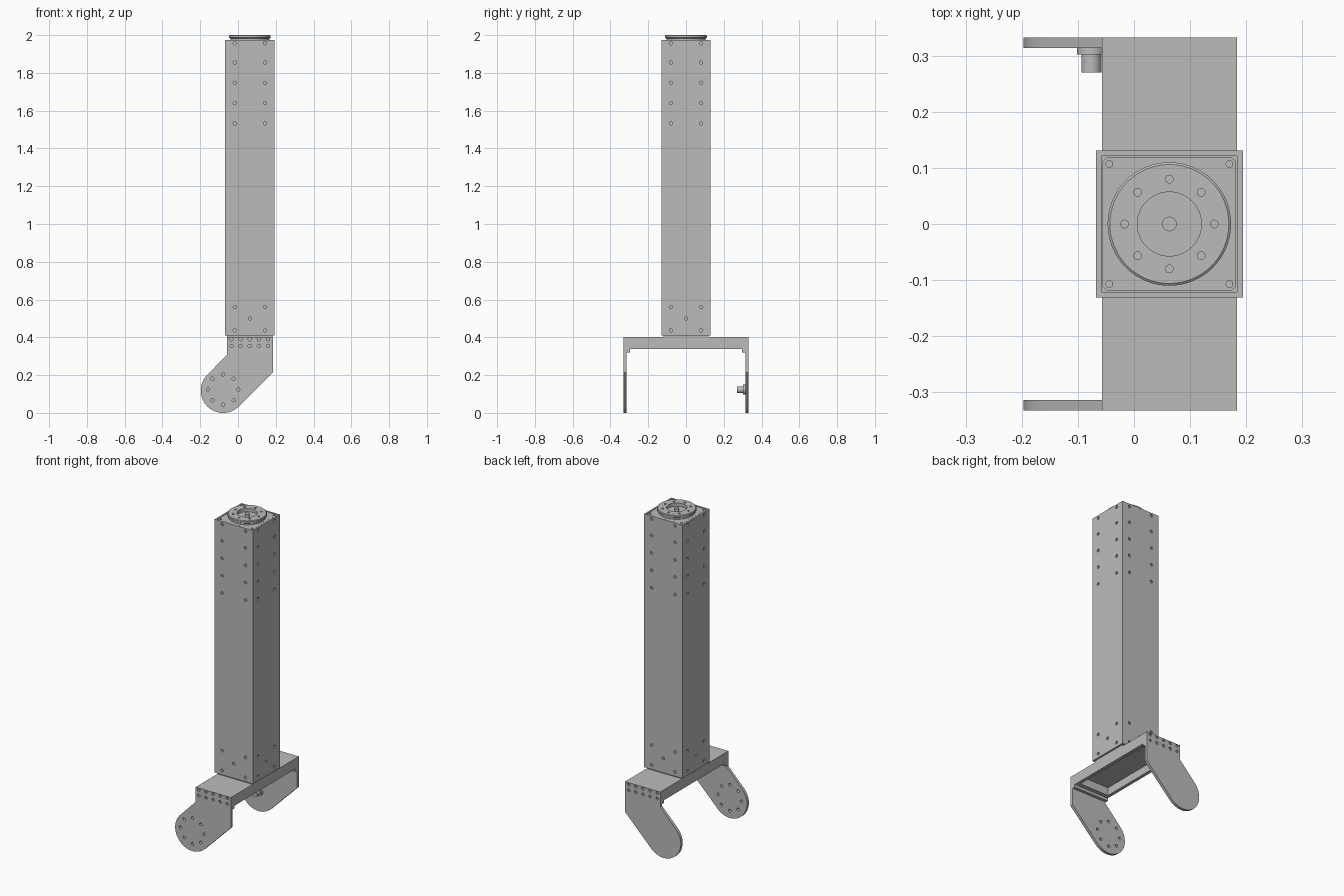
import bpy, bmesh
from math import pi, cos, sin, radians
from mathutils import Matrix, Vector

cube = bpy.data.objects.get("Cube")
if cube:
    bpy.data.objects.remove(cube, do_unlink=True)

grey = bpy.data.materials.new("machined_grey")
grey.use_nodes = True
grey.diffuse_color = (0.5, 0.5, 0.5, 1)
grey.node_tree.nodes["Principled BSDF"].inputs["Base Color"].default_value = (0.5, 0.5, 0.5, 1)

CX = 0.063           # column axis
HUB = (-0.079, 0.118)  # arm pivot in x, z


def finish(name, bm):
    """Turn a bmesh into a named, shaded object."""
    bmesh.ops.recalc_face_normals(bm, faces=bm.faces)
    mesh = bpy.data.meshes.new(name)
    bm.to_mesh(mesh)
    bm.free()
    mesh.materials.append(grey)
    ob = bpy.data.objects.new(name, mesh)
    bpy.context.collection.objects.link(ob)
    return ob


def select(ob):
    bpy.ops.object.select_all(action='DESELECT')
    ob.select_set(True)
    bpy.context.view_layer.objects.active = ob


def smooth(ob):
    select(ob)
    bpy.ops.object.shade_smooth_by_angle(angle=radians(30))


def add_box(bm, x, y, z):
    size = Matrix.Diagonal((x[1] - x[0], y[1] - y[0], z[1] - z[0], 1))
    mid = Matrix.Translation([(a + b) / 2 for a, b in (x, y, z)])
    bmesh.ops.create_cube(bm, size=1, matrix=mid @ size)


def add_cyl(bm, centre, axis, r, depth, sides=16):
    turn = Vector(axis).to_track_quat('Z', 'Y').to_matrix().to_4x4()
    bmesh.ops.create_cone(bm, cap_ends=True, segments=sides, radius1=r, radius2=r,
                          depth=depth, matrix=Matrix.Translation(centre) @ turn)


def add_prism(bm, points, y0, y1):
    """Extrude an x-z outline along y."""
    face = bm.faces.new([bm.verts.new((x, y0, z)) for x, z in points])
    new = bmesh.ops.extrude_face_region(bm, geom=[face])["geom"]
    moved = [v for v in new if isinstance(v, bmesh.types.BMVert)]
    bmesh.ops.translate(bm, verts=moved, vec=(0, y1 - y0, 0))


def cut(ob, bm):
    """Subtract all cutter shapes from the part."""
    cutter = finish("cutter", bm)
    cutter.hide_render = True
    mod = ob.modifiers.new("cut", 'BOOLEAN')
    mod.operation = 'DIFFERENCE'
    mod.solver = 'EXACT'
    mod.object = cutter
    select(ob)
    bpy.ops.object.modifier_apply(modifier=mod.name)
    bpy.data.objects.remove(cutter, do_unlink=True)
    smooth(ob)


def ring(count, r):
    return [(r * cos(2 * pi * i / count), r * sin(2 * pi * i / count)) for i in range(count)]


# Square column with screw holes on all four sides and a recess in its top
bm = bmesh.new()
add_box(bm, (CX - 0.131, CX + 0.131), (-0.131, 0.131), (0.411, 1.975))
column = finish("column", bm)
bm = bmesh.new()
add_box(bm, (CX - 0.121, CX + 0.121), (-0.121, 0.121), (1.965, 2.1))
rows = [(s * 0.08, z) for s in (-1, 1) for z in (1.957, 1.855, 1.747, 1.64, 1.532, 0.56, 0.437)]
for side in range(4):
    a = side * pi / 2
    out, across = Vector((cos(a), sin(a), 0)), Vector((-sin(a), cos(a), 0))
    for offset, z in rows + [(0, 0.5)]:
        spot = Vector((CX, 0, z)) + out * 0.131 + across * offset
        add_cyl(bm, spot, out, 0.009, 0.016, 12)
cut(column, bm)

# Cap plate with clipped corners and four corner screw holes
bm = bmesh.new()
add_box(bm, (CX - 0.119, CX + 0.119), (-0.119, 0.119), (1.96, 1.974))
uprights = [e for e in bm.edges if abs(e.verts[0].co.z - e.verts[1].co.z) > 0.005]
bmesh.ops.bevel(bm, geom=uprights, offset=0.008, segments=1, affect='EDGES')
cap = finish("cap_plate", bm)
bm = bmesh.new()
for sx in (-1, 1):
    for sy in (-1, 1):
        add_cyl(bm, (CX + sx * 0.107, sy * 0.107, 1.974), (0, 0, 1), 0.006, 0.01)
cut(cap, bm)

# Round output flange, turned from a profile
profile = [(0, 1.996), (0.013, 1.996), (0.013, 1.98), (0.057, 1.98), (0.057, 2.0),
           (0.106, 2.0), (0.11, 1.997), (0.11, 1.987), (0.104, 1.983), (0.104, 1.97), (0, 1.97)]
bm = bmesh.new()
verts = [bm.verts.new((r, 0, z)) for r, z in profile]
edges = [bm.edges.new(pair) for pair in zip(verts, verts[1:])]
bmesh.ops.spin(bm, geom=verts + edges, cent=(0, 0, 0), axis=(0, 0, 1), angle=2 * pi, steps=64)
bmesh.ops.remove_doubles(bm, verts=bm.verts, dist=0.0001)
bmesh.ops.translate(bm, verts=bm.verts, vec=(CX, 0, 0))
flange = finish("output_flange", bm)
bm = bmesh.new()
for x, y in ring(8, 0.08):
    add_cyl(bm, (CX + x, y, 2.0), (0, 0, 1), 0.007, 0.03)
cut(flange, bm)

# Spacer between the column and the fork
bm = bmesh.new()
add_box(bm, (CX - 0.12, CX + 0.12), (-0.12, 0.12), (0.398, 0.413))
finish("column_spacer", bm)

# Hollow crossbeam, open below
bm = bmesh.new()
add_box(bm, (-0.057, 0.184), (-0.314, 0.314), (0.337, 0.401))
beam = finish("crossbeam", bm)
bm = bmesh.new()
add_box(bm, (-0.037, 0.164), (-0.27, 0.27), (0.3, 0.386))
cut(beam, bm)

# Fork arms: slanted plates with a round end, and a ledge under the beam
arc = [(HUB[0] + 0.118 * cos(radians(a)), HUB[1] + 0.118 * sin(radians(a)))
       for a in range(135, 316, 5)]
outline = [(0.184, 0.401), (-0.057, 0.401), (-0.057, 0.309)] + arc + [(0.184, 0.214)]
for side, name in ((-1, "front"), (1, "back")):
    bm = bmesh.new()
    add_prism(bm, outline, side * 0.314, side * 0.332)
    arm = finish(name + "_arm", bm)
    bm = bmesh.new()
    for x in (-0.035, 0.0135, 0.062, 0.1105, 0.159):
        for z in (0.39, 0.354):
            add_cyl(bm, (x, side * 0.332, z), (0, 1, 0), 0.009, 0.02, 12)
    if side < 0:  # bolt circle goes through the front arm only
        for x, z in ring(8, 0.08):
            add_cyl(bm, (HUB[0] + x, -0.323, HUB[1] + 0.006 + z), (0, 1, 0), 0.009, 0.06)
    cut(arm, bm)
    bm = bmesh.new()
    ends = sorted((side * 0.296, side * 0.315))
    add_box(bm, (-0.057, 0.184), ends, (0.32, 0.338))
    finish(name + "_ledge", bm)

# Pivot pin and collar inside the back arm
for name, r, y0, y1 in (("pivot_collar", 0.026, 0.302, 0.315), ("pivot_pin", 0.018, 0.27, 0.303)):
    bm = bmesh.new()
    add_cyl(bm, (HUB[0] + 0.003, (y0 + y1) / 2, HUB[1] + 0.005), (0, 1, 0), r, y1 - y0, 32)
    smooth(finish(name, bm))
